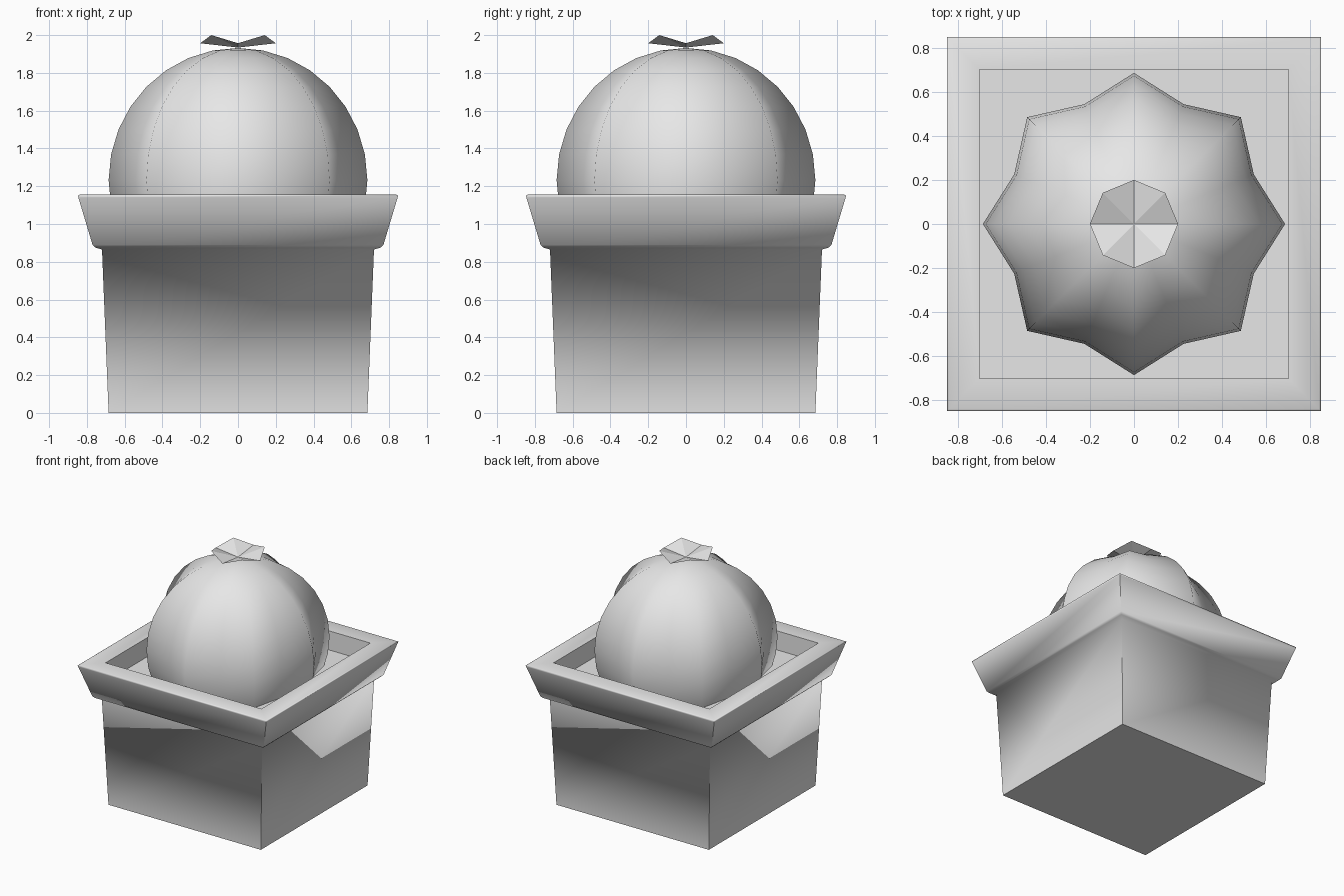
import bpy, math

if "Cube" in bpy.data.objects:
    bpy.data.objects.remove(bpy.data.objects["Cube"])

grey = bpy.data.materials.new("light grey")
grey.diffuse_color = (0.8, 0.8, 0.8, 1)
grey.use_nodes = True
grey.node_tree.nodes["Principled BSDF"].inputs["Base Color"].default_value = grey.diffuse_color


def add(name, verts, faces, smooth=None):
    mesh = bpy.data.meshes.new(name)
    mesh.from_pydata(verts, [], faces)
    mesh.materials.append(grey)
    ob = bpy.data.objects.new(name, mesh)
    bpy.context.collection.objects.link(ob)
    if smooth:
        bpy.ops.object.select_all(action='DESELECT')
        ob.select_set(True)
        bpy.context.view_layer.objects.active = ob
        bpy.ops.object.shade_smooth_by_angle(angle=math.radians(smooth))
    return ob


def bridge(rings, n):
    """Quads joining successive rings of n vertices."""
    return [(r * n + i, r * n + (i + 1) % n,
             (r + 1) * n + (i + 1) % n, (r + 1) * n + i)
            for r in range(rings - 1) for i in range(n)]


# Square pot: outer wall, flared lip, flat rim, inner wall and soil floor
profile = [(0.685, 0), (0.72, 0.865), (0.755, 0.875), (0.77, 0.89),
           (0.845, 1.14), (0.848, 1.15), (0.84, 1.155), (0.70, 1.155), (0.70, 1.0)]
verts = [(sx * h, sy * h, z) for h, z in profile
         for sx, sy in ((-1, -1), (1, -1), (1, 1), (-1, 1))]
last = len(verts) - 4
faces = bridge(len(profile), 4)
faces += [(3, 2, 1, 0), (last, last + 1, last + 2, last + 3)]
add("pot", verts, faces, 80)

# Ribbed round plant: a sphere with eight ridges and eight valleys
N, RINGS, MID, HEIGHT = 16, 16, 1.232, 0.7
verts = []
for k in range(1, RINGS):
    a = -math.pi / 2 + math.pi * k / RINGS
    for i in range(N):
        r = (0.685 if i % 2 == 0 else 0.588) * math.cos(a)
        t = 2 * math.pi * i / N
        verts.append((r * math.cos(t), r * math.sin(t), MID + HEIGHT * math.sin(a)))
faces = bridge(RINGS - 1, N)
bottom, top = len(verts), len(verts) + 1
verts += [(0, 0, MID - HEIGHT), (0, 0, MID + HEIGHT)]
start = (RINGS - 2) * N
for i in range(N):
    j = (i + 1) % N
    faces += [(bottom, j, i), (top, start + i, start + j)]
add("ribbed_plant", verts, faces, 85)

# Thin eight-sided flower with raised diagonal tips
verts = [(0.2 * math.cos(i * math.pi / 4), 0.2 * math.sin(i * math.pi / 4),
          2.0 if i % 2 else 1.957) for i in range(8)] + [(0, 0, 1.934)]
add("flower", verts, [(8, i, (i + 1) % 8) for i in range(8)])
